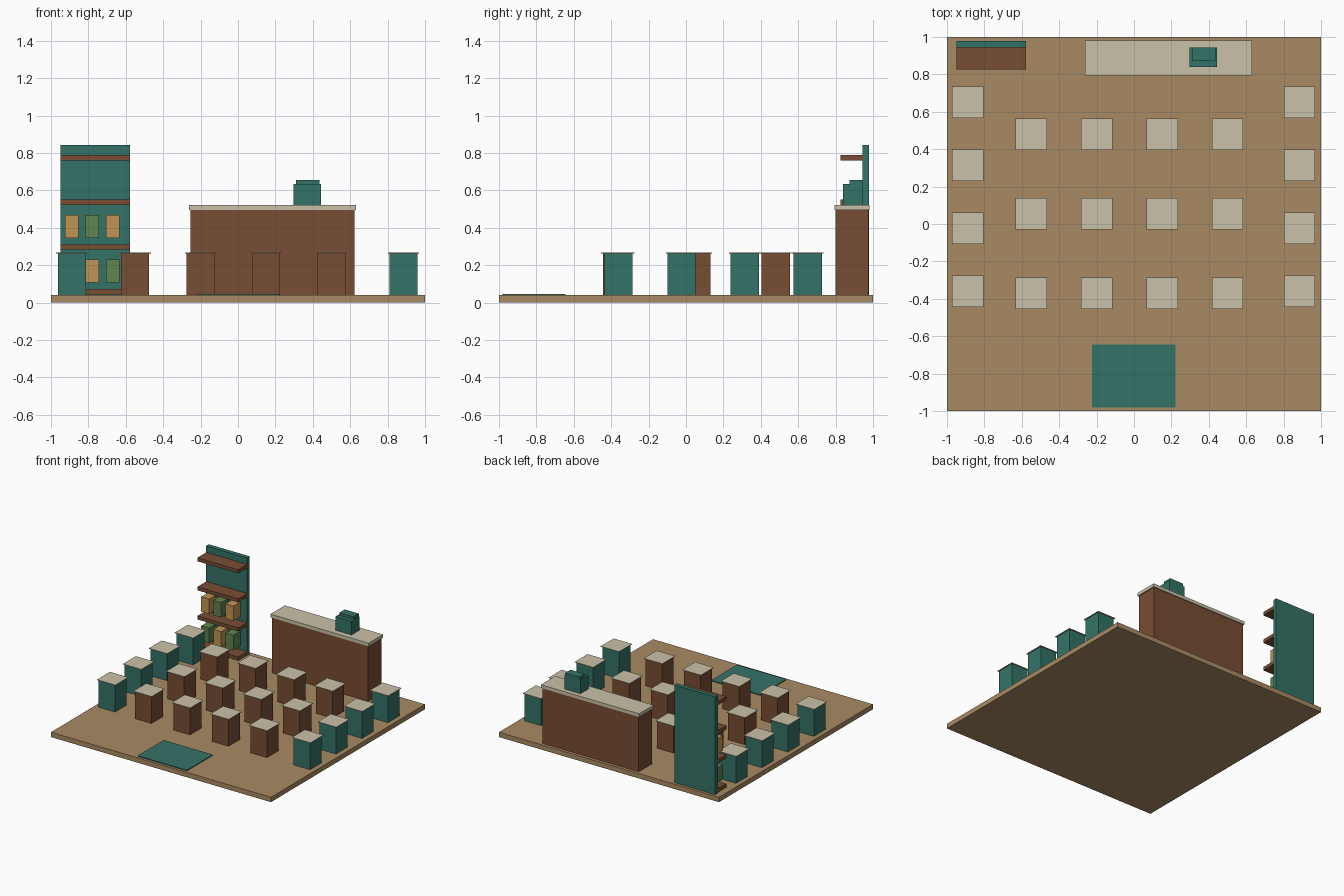
import bpy
import bmesh

cube = bpy.data.objects.get("Cube")
if cube:
    bpy.data.objects.remove(cube, do_unlink=True)


def material(name, hex_code):
    """Flat material from an sRGB hex code, stored as linear values."""
    srgb = [int(hex_code[i:i + 2], 16) / 255 for i in (0, 2, 4)]
    colour = [((c + 0.055) / 1.055) ** 2.4 for c in srgb] + [1]
    mat = bpy.data.materials.new(name)
    mat.use_nodes = True
    mat.diffuse_color = colour
    shader = mat.node_tree.nodes["Principled BSDF"]
    shader.inputs["Base Color"].default_value = colour
    shader.inputs["Roughness"].default_value = 0.8
    return mat


floor_tan = material("floor tan", "A98A63")
cream = material("cream", "CAC1A8")
brown = material("wood brown", "784D34")
teal = material("teal", "347367")
amber = material("amber", "C09553")
green = material("leaf green", "5F8550")


def box(name, mat, xs, ys, zs):
    """Box spanning the given (min, max) range on each axis."""
    mesh = bpy.data.meshes.new(name)
    bm = bmesh.new()
    bmesh.ops.create_cube(bm, size=1)
    for v in bm.verts:
        v.co = [r[0] if c < 0 else r[1] for c, r in zip(v.co, (xs, ys, zs))]
    bm.to_mesh(mesh)
    bm.free()
    mesh.materials.append(mat)
    obj = bpy.data.objects.new(name, mesh)
    bpy.context.collection.objects.link(obj)
    return obj


def around(centre, half):
    return (centre - half, centre + half)


FLOOR = 0.04


def table(name, mat, x, y):
    """Square pedestal with a thin overhanging top."""
    box(name + "_base", mat, around(x, 0.075), around(y, 0.075), (FLOOR, 0.263))
    box(name + "_top", cream, around(x, 0.084), around(y, 0.084), (0.263, 0.267))


# Floor and entrance mat
box("floor", floor_tan, (-1, 1), (-1, 1), (0, FLOOR))
box("entrance_mat", teal, (-0.225, 0.222), (-0.98, -0.645), (FLOOR, 0.047))

# Grid of brown tables in the middle
for x in (-0.55, -0.2, 0.15, 0.5):
    for y in (-0.37, 0.055, 0.48):
        table("middle_table", brown, x, y)

# Teal tables along both sides
for x in (-0.888, 0.885):
    for row in range(4):
        table("side_table", teal, x, -0.36 + row * 0.337)

# Counter with till
box("counter_body", brown, (-0.253, 0.622), (0.8, 0.975), (FLOOR, 0.495))
box("counter_top", cream, (-0.262, 0.631), (0.795, 0.982), (0.495, 0.522))
box("till_body", teal, (0.298, 0.444), (0.84, 0.944), (0.522, 0.635))
box("till_top", teal, (0.309, 0.437), (0.875, 0.944), (0.635, 0.656))

# Shelf unit
box("shelf_back", teal, (-0.95, -0.578), (0.943, 0.978), (FLOOR, 0.842))
for level in range(4):
    z = 0.058 + level * 0.239
    box("shelf_board", brown, (-0.948, -0.577), (0.827, 0.945), around(z, 0.0145))

# Goods on the two lower shelves, alternating in colour
for row, z in enumerate((0.168, 0.407)):
    for col in range(3):
        mat = amber if (row + col) % 2 else green
        box("shelf_goods", mat, around(-0.89 + col * 0.11, 0.036),
            (0.845, 0.935), around(z, 0.061))
